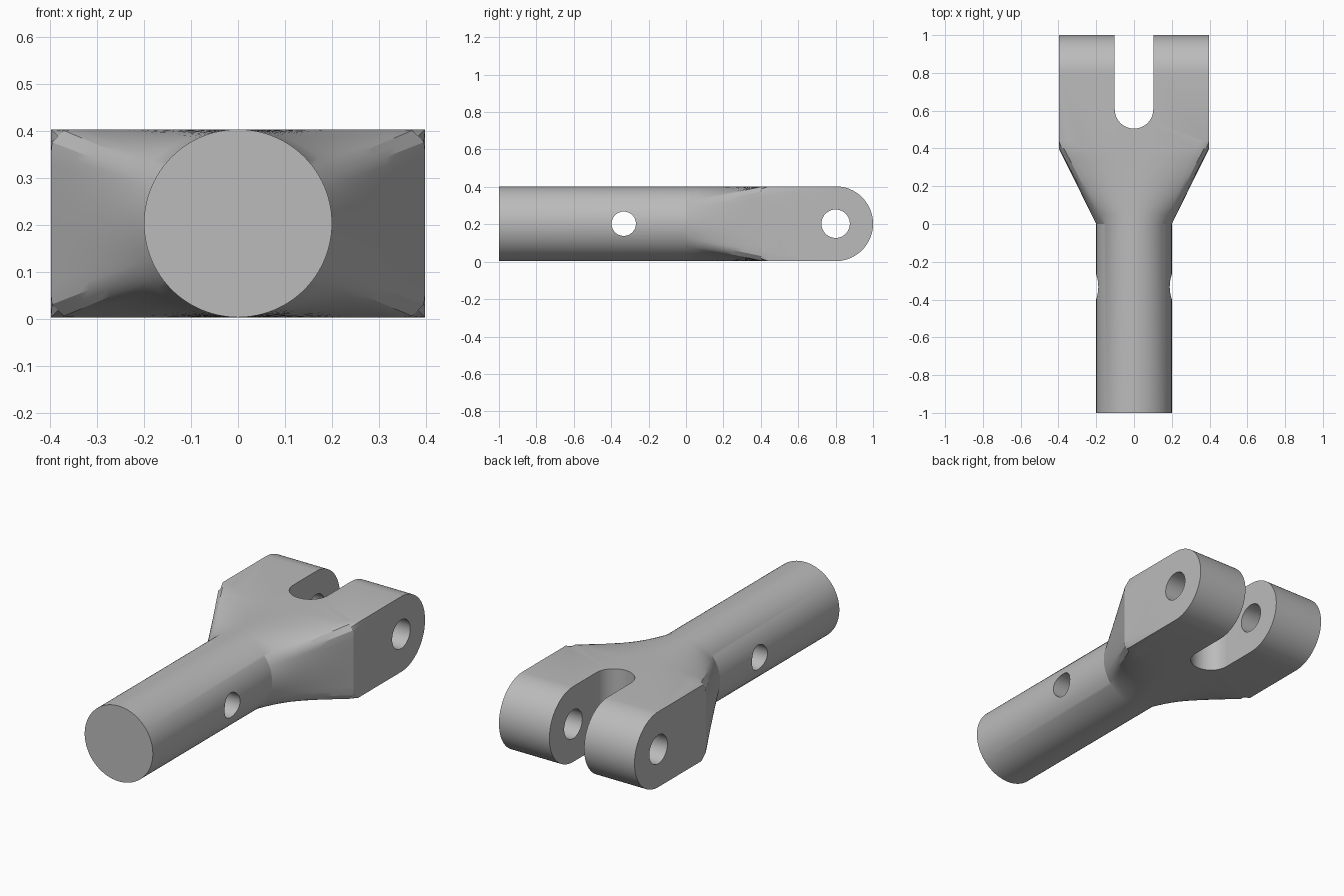
import bpy, bmesh, math

if "Cube" in bpy.data.objects:
    bpy.data.objects.remove(bpy.data.objects["Cube"])

R, W, ZC = 0.2, 0.398, 0.203      # shaft radius, fork half width, axis height
N = 96                            # points around each section
SIDE, TOP = N // 6, N // 3        # points along a short and a long side

steel = bpy.data.materials.new("grey steel")
steel.diffuse_color = (0.5, 0.5, 0.5, 1)
steel.use_nodes = True
steel.node_tree.nodes["Principled BSDF"].inputs["Base Color"].default_value = steel.diffuse_color


def new_object(name, bm):
    bmesh.ops.recalc_face_normals(bm, faces=bm.faces)
    mesh = bpy.data.meshes.new(name)
    bm.to_mesh(mesh)
    bm.free()
    mesh.materials.append(steel)
    ob = bpy.data.objects.new(name, mesh)
    bpy.context.collection.objects.link(ob)
    return ob


def circle_section():
    # Starts at the lower right corner direction, -30 degrees
    return [(R * math.cos(a), R * math.sin(a))
            for a in (math.radians(-30) + 2 * math.pi * i / N for i in range(N))]


def box_section(h, trim=0.0):
    # Evenly spaced points on a rectangle, corners optionally trimmed
    pts = [(W, -h + 2 * h * i / SIDE) for i in range(SIDE)]
    pts += [(W - 2 * W * i / TOP, h) for i in range(TOP)]
    pts += [(-x, -z) for x, z in pts]
    out = []
    for x, z in pts:
        over = abs(x) + abs(z) - (W + h - trim)
        if over > 0:
            x -= math.copysign(over / 2, x)
            z -= math.copysign(over / 2, z)
        out.append((x, z))
    return out


def cutter(name, outline, to_point, d0, d1):
    # Extrudes a closed outline between two depths
    bm = bmesh.new()
    a, b = ([bm.verts.new(to_point(u, v, d)) for u, v in outline] for d in (d0, d1))
    bm.faces.new(a)
    bm.faces.new(b)
    n = len(outline)
    for i in range(n):
        bm.faces.new((a[i], a[(i + 1) % n], b[(i + 1) % n], b[i]))
    ob = new_object(name, bm)
    ob.hide_render = True
    return ob


def arc(cx, cy, r, a0, a1, n):
    return [(cx + r * math.cos(math.radians(a0 + (a1 - a0) * i / n)),
             cy + r * math.sin(math.radians(a0 + (a1 - a0) * i / n)))
            for i in range(n + 1)]


# Sections along the length: shaft, transition, fork block, rounded end
circle, block = circle_section(), box_section(R, 0.03)
sections = [(-1, circle)]
for k in range(9):
    t = k / 8
    sections.append((0.4 * t, [(c[0] + (b[0] - c[0]) * t, c[1] + (b[1] - c[1]) * t)
                               for c, b in zip(circle, block)]))
sections.append((0.44, box_section(R)))
for k in range(25):
    a = math.pi / 2 * k / 24
    sections.append((0.8 + R * math.sin(a), box_section(R * math.cos(a))))

bm = bmesh.new()
rings = [[bm.verts.new((x, y, ZC + z)) for x, z in pts] for y, pts in sections]
bm.faces.new(rings[0])
for a, b in zip(rings, rings[1:]):
    for i in range(N):
        j = (i + 1) % N
        bm.faces.new((a[i], a[j], b[j], b[i]))
bmesh.ops.remove_doubles(bm, verts=bm.verts, dist=1e-5)
bmesh.ops.dissolve_limit(bm, angle_limit=math.radians(0.2), verts=bm.verts, edges=bm.edges)
clevis = new_object("clevis_rod", bm)

# Fork slot and the two cross holes
slot = arc(0, 0.607, 0.102, 180, 360, 32) + [(0.102, 1.2), (-0.102, 1.2)]
cutters = [
    cutter("slot_cutter", slot, lambda u, v, d: (u, v, d), -0.5, 1),
    cutter("fork_pin_cutter", arc(0.8, ZC, 0.076, 0, 352.5, 47),
           lambda u, v, d: (d, u, v), -1, 1),
    cutter("shaft_pin_cutter", arc(-0.333, ZC, 0.065, 0, 352.5, 47),
           lambda u, v, d: (d, u, v), -1, 1),
]
bpy.context.view_layer.objects.active = clevis
clevis.select_set(True)
for c in cutters:
    mod = clevis.modifiers.new(c.name, 'BOOLEAN')
    mod.operation, mod.solver, mod.object = 'DIFFERENCE', 'EXACT', c
    bpy.ops.object.modifier_apply(modifier=mod.name)
    bpy.data.objects.remove(c)

bpy.ops.object.shade_smooth_by_angle(angle=math.radians(24))
